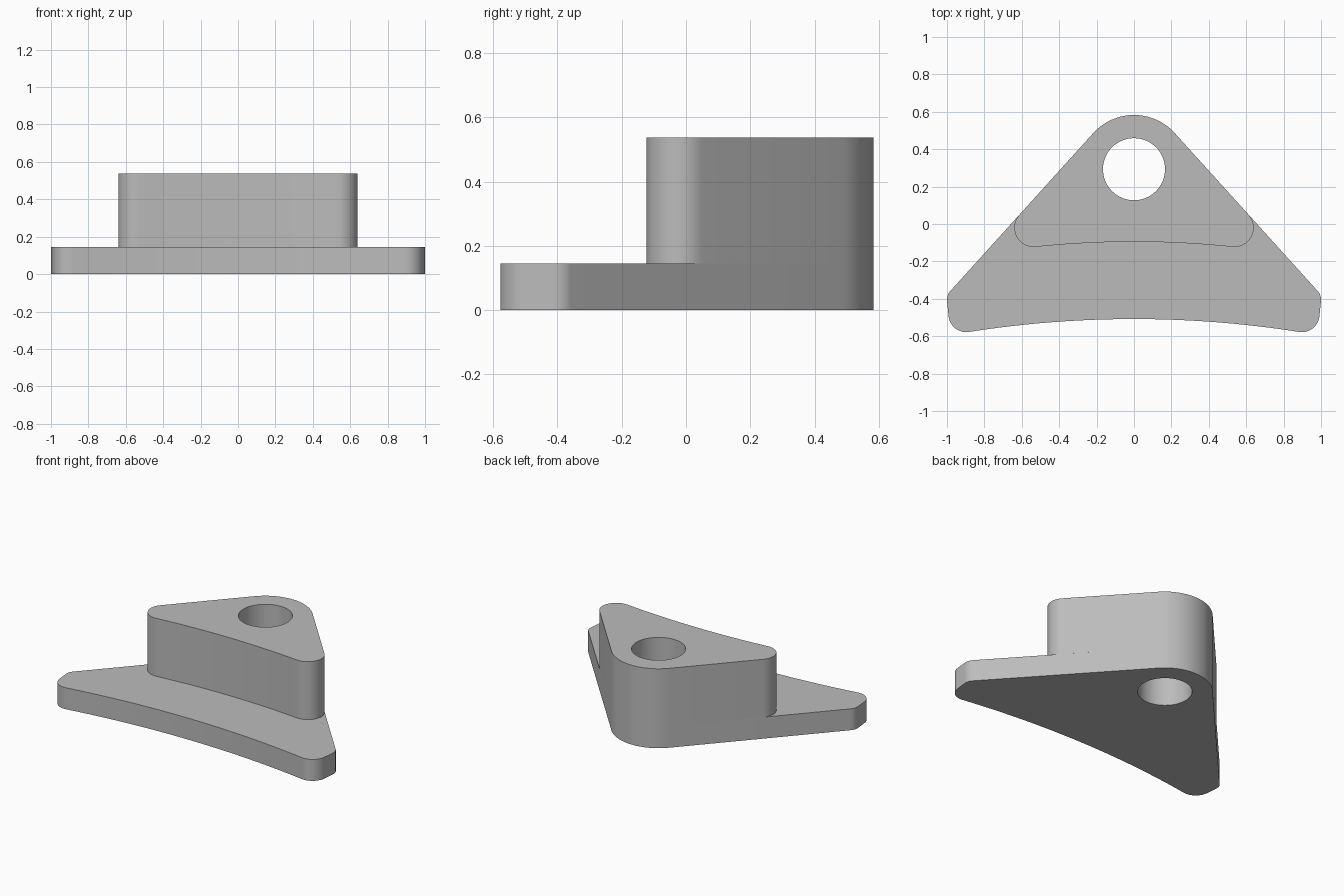
import bpy, bmesh
from math import radians, sin, cos

if "Cube" in bpy.data.objects:
    bpy.data.objects.remove(bpy.data.objects["Cube"], do_unlink=True)

grey = bpy.data.materials.new("plain grey")
grey.use_nodes = True
colour = (0.5, 0.5, 0.5, 1)
grey.diffuse_color = colour
grey.node_tree.nodes["Principled BSDF"].inputs["Base Color"].default_value = colour

BASE_TOP, BLOCK_TOP = 0.145, 0.537
SIDE = 42.2                       # direction the sloping sides face
APEX = (0, 0.29, 0.293, 90, SIDE)  # x, y, radius, start and end angle
HOLE = (0, 0.293, 0.166)


def arc(x, y, r, start, end, steps=14):
    angles = [radians(start + (end - start) * i / steps) for i in range(steps + 1)]
    return [(x + r * cos(a), y + r * sin(a)) for a in angles]


def outline(arcs, front_y, steps=12):
    """Right half from rounded corners plus a shallow hollow front, mirrored."""
    half = [p for a in arcs for p in arc(*a)]
    end_x, end_y = half[-1]
    for i in range(1, steps + 1):
        t = 1 - i / steps
        half.append((end_x * t, front_y + (end_y - front_y) * t * t))
    return half + [(-x, y) for x, y in half[-2:0:-1]]


def plate(name, points, bottom, top):
    """Extruded outline with the round hole running through it."""
    bm = bmesh.new()
    for loop in (points, arc(*HOLE, 0, 360, 64)[:-1]):
        verts = [bm.verts.new((x, y, bottom)) for x, y in loop]
        for i, v in enumerate(verts):
            bm.edges.new((verts[i - 1], v))
    bmesh.ops.triangle_fill(bm, edges=bm.edges[:], use_beauty=True, use_dissolve=False)
    raised = bmesh.ops.extrude_face_region(bm, geom=bm.faces[:], use_keep_orig=True)
    lifted = [g for g in raised["geom"] if isinstance(g, bmesh.types.BMVert)]
    bmesh.ops.translate(bm, verts=lifted, vec=(0, 0, top - bottom))
    bmesh.ops.recalc_face_normals(bm, faces=bm.faces[:])
    mesh = bpy.data.meshes.new(name)
    bm.to_mesh(mesh)
    bm.free()
    mesh.materials.append(grey)
    ob = bpy.data.objects.new(name, mesh)
    bpy.context.collection.objects.link(ob)
    bpy.ops.object.select_all(action="DESELECT")
    ob.select_set(True)
    bpy.context.view_layer.objects.active = ob
    bpy.ops.object.shade_smooth_by_angle(angle=radians(30))


# Wide flange with two-radius corner tips
flange = outline([APEX, (0.93, -0.405, 0.07, SIDE, -6),
                  (0.897, -0.483, 0.095, -6, -98.6)], -0.508)
plate("base_flange", flange, 0, BASE_TOP)

# Taller block sharing the rounded back and sloping sides
block = outline([APEX, (0.537, -0.02, 0.103, SIDE, -95.5)], -0.095)
plate("upper_block", block, BASE_TOP, BLOCK_TOP)
